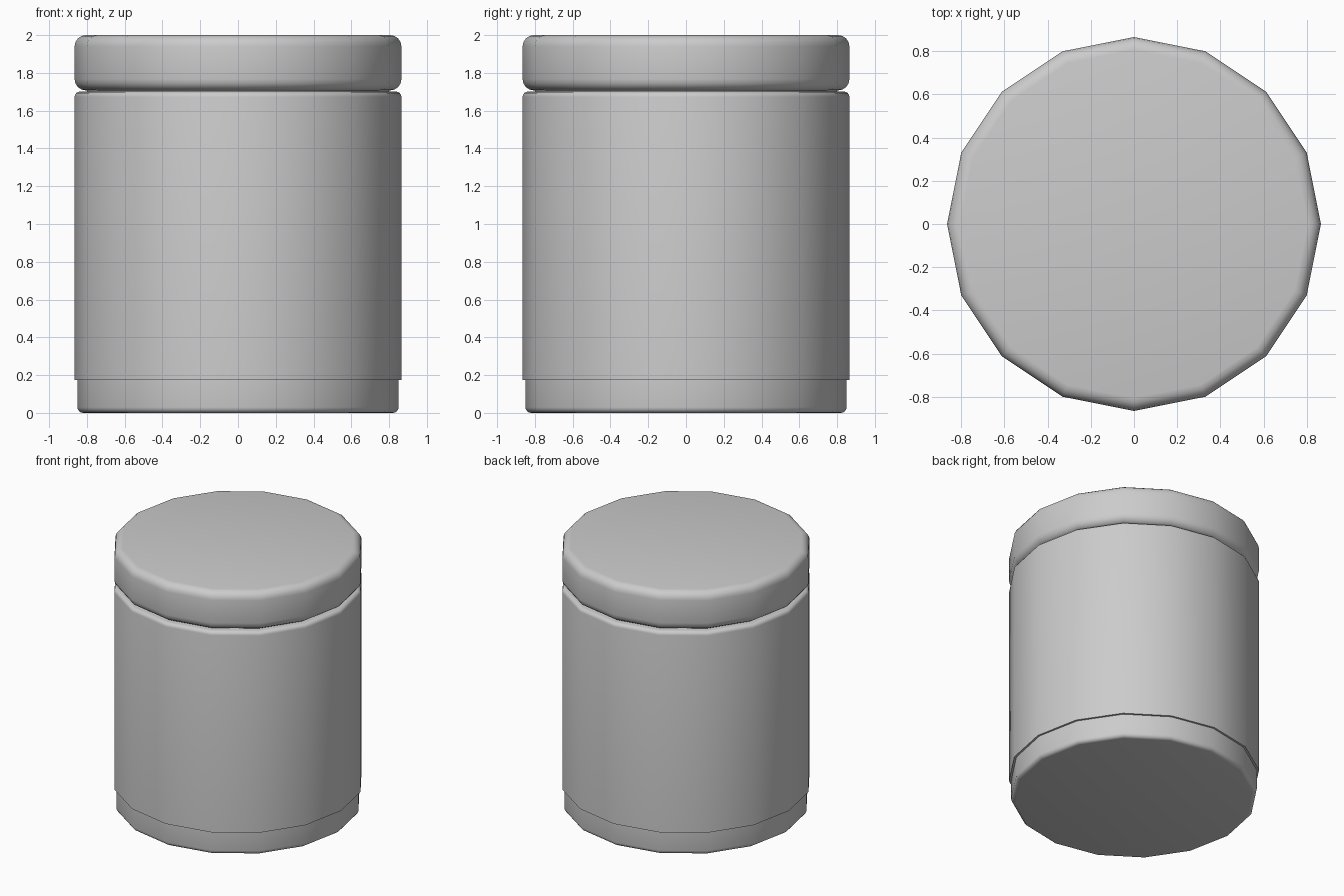
import bpy, bmesh, math

if "Cube" in bpy.data.objects:
    bpy.data.objects.remove(bpy.data.objects["Cube"])

SIDES = 16


def corner(r, z, rad, start, steps=4):
    """Quarter-round profile points, centre (r, z), sweeping 90 degrees."""
    return [(r + rad * math.cos(math.radians(start + 90 * i / steps)),
             z + rad * math.sin(math.radians(start + 90 * i / steps)))
            for i in range(steps + 1)]


def lathe(name, profile):
    """Closed 16-sided turned solid from (radius, z) points, bottom to top."""
    bm = bmesh.new()
    rings = []
    for r, z in profile:
        rings.append([bm.verts.new((r * math.cos(2 * math.pi * i / SIDES),
                                    r * math.sin(2 * math.pi * i / SIDES), z))
                      for i in range(SIDES)])
    for a, b in zip(rings, rings[1:]):
        for i in range(SIDES):
            j = (i + 1) % SIDES
            bm.faces.new((a[i], a[j], b[j], b[i]))
    bm.faces.new(rings[0][::-1])
    bm.faces.new(rings[-1])
    mesh = bpy.data.meshes.new(name)
    bm.to_mesh(mesh)
    bm.free()
    obj = bpy.data.objects.new(name, mesh)
    bpy.context.collection.objects.link(obj)
    bpy.context.view_layer.objects.active = obj
    obj.select_set(True)
    bpy.ops.object.shade_smooth_by_angle(angle=math.radians(40))
    obj.select_set(False)
    return obj


# Slightly inset foot with a rounded lower edge
lathe("base", corner(0.82, 0.03, 0.03, -90) + [(0.85, 0.176)])

# Main wall with a rounded shoulder
lathe("body", [(0.865, 0.175)] + corner(0.837, 1.673, 0.028, 0))

# Short neck visible in the seam below the lid
lathe("neck", [(0.80, 1.69), (0.80, 1.72)])

# Lid, rounded above and below
lathe("lid", corner(0.805, 1.767, 0.06, -90) + corner(0.805, 1.94, 0.06, 0))
